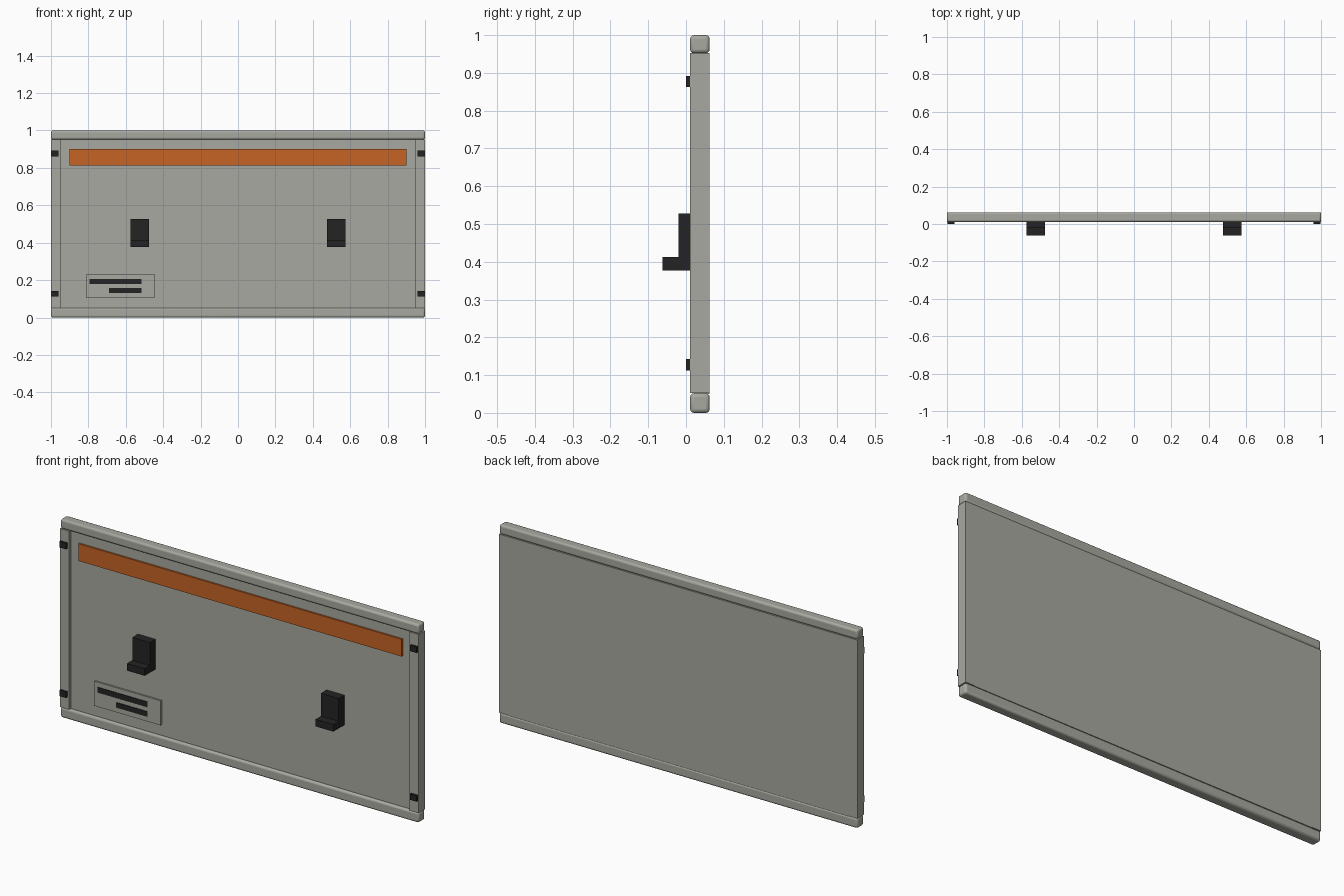
import bpy

cube = bpy.data.objects.get("Cube")
if cube:
    bpy.data.objects.remove(cube, do_unlink=True)


def material(name, rgb):
    mat = bpy.data.materials.new(name)
    mat.use_nodes = True
    mat.diffuse_color = (*rgb, 1)
    mat.node_tree.nodes["Principled BSDF"].inputs["Base Color"].default_value = (*rgb, 1)
    return mat


GREY = material("warm grey", (0.39, 0.395, 0.35))
ORANGE = material("orange", (0.56, 0.125, 0.017))
BLACK = material("black", (0.017, 0.017, 0.018))


def box(name, mat, x, y, z, bevel=0):
    """Box from (min, max) ranges on each axis, with optional rounded edges."""
    bpy.ops.mesh.primitive_cube_add(size=1, location=[sum(r) / 2 for r in (x, y, z)])
    ob = bpy.context.object
    ob.name = name
    ob.scale = [r[1] - r[0] for r in (x, y, z)]
    bpy.ops.object.transform_apply(location=False, rotation=False, scale=True)
    ob.data.materials.append(mat)
    if bevel:
        mod = ob.modifiers.new("rounded edges", "BEVEL")
        mod.width, mod.segments = bevel, 3
        bpy.ops.object.shade_smooth_by_angle()
    return ob


FRONT, BACK = 0.011, 0.0625   # frame depth
PANEL = 0.025                 # recessed panel face
TRIM = 0.016                  # face of stripe and label plate

# Recessed panel and frame
box("panel", GREY, (-0.95, 0.95), (PANEL, BACK), (0.05, 0.952))
box("bottom_rail", GREY, (-1, 1), (FRONT, BACK), (0, 0.052), 0.01)
box("top_rail", GREY, (-1, 1), (FRONT, BACK), (0.952, 1), 0.01)

# Side posts, corner clips and hooks, mirrored left and right
for side, s in (("left", 1), ("right", -1)):
    def span(a, b):
        return sorted((s * a, s * b))

    box(side + "_post", GREY, span(0.95, 1), (FRONT, BACK), (0.052, 0.952))
    for level, z in (("lower", 0.127), ("upper", 0.877)):
        box(f"{side}_{level}_clip", BLACK, span(0.96, 0.997), (0, FRONT + 0.002),
            (z - 0.015, z + 0.015))
    box(side + "_hook_upright", BLACK, span(0.477, 0.576), (-0.02, PANEL), (0.377, 0.528))
    box(side + "_hook_foot", BLACK, span(0.477, 0.576), (-0.0625, -0.02), (0.377, 0.413))

# Warning stripe
box("orange_stripe", ORANGE, (-0.902, 0.902), (TRIM, PANEL), (0.813, 0.9))

# Label plate with two dark bars
box("label_plate", GREY, (-0.814, -0.443), (TRIM, PANEL), (0.106, 0.23))
box("label_upper_bar", BLACK, (-0.793, -0.515), (TRIM - 0.003, TRIM), (0.179, 0.206))
box("label_lower_bar", BLACK, (-0.69, -0.515), (TRIM - 0.003, TRIM), (0.131, 0.157))
